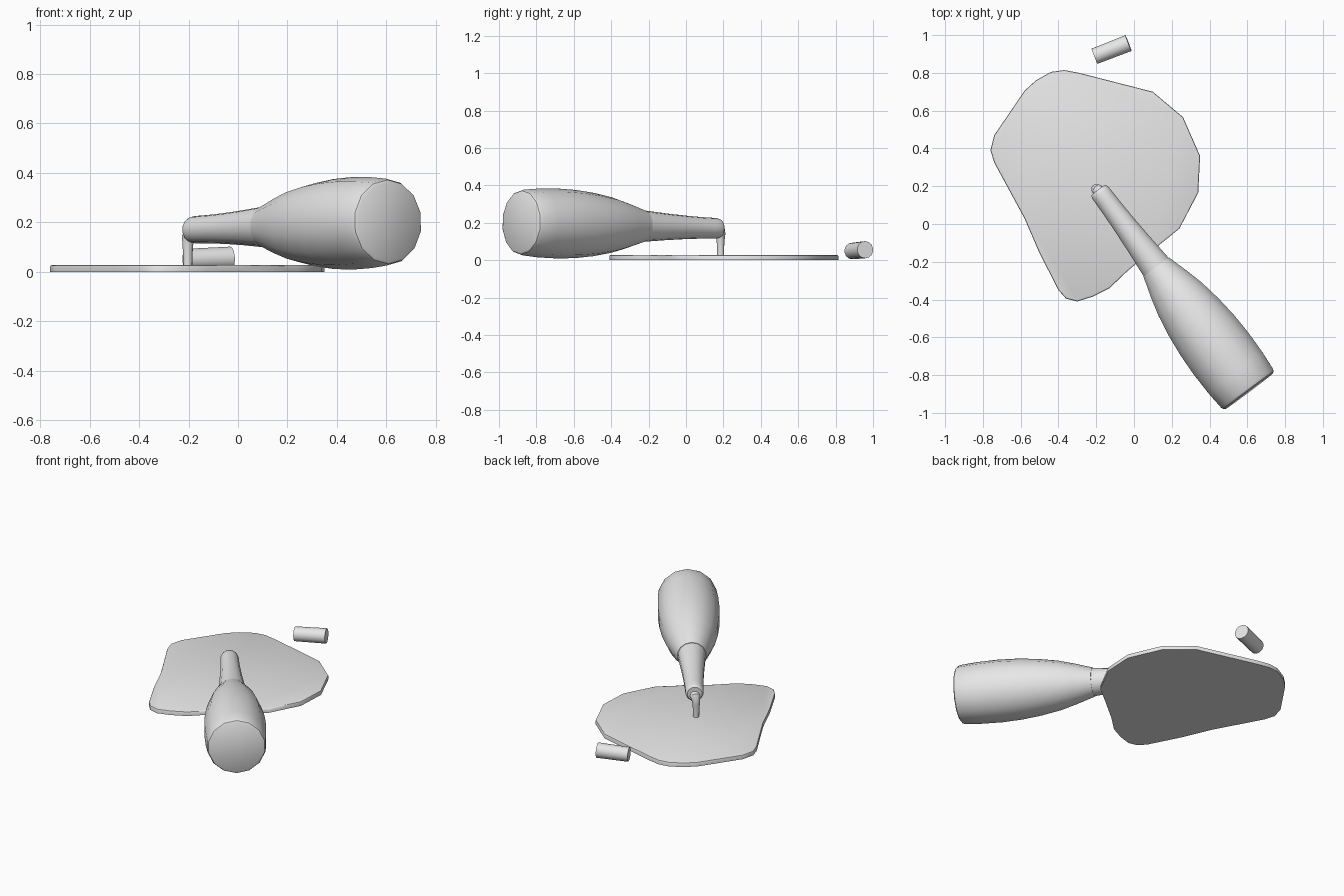
import bpy, bmesh, math
from mathutils import Vector

if "Cube" in bpy.data.objects:
    bpy.data.objects.remove(bpy.data.objects["Cube"])

grey = bpy.data.materials.new("plain_grey")
grey.use_nodes = True
grey.diffuse_color = (0.8, 0.8, 0.8, 1)
grey.node_tree.nodes["Principled BSDF"].inputs["Base Color"].default_value = (0.8, 0.8, 0.8, 1)


def finish(name, bm, angle=35):
    bmesh.ops.recalc_face_normals(bm, faces=bm.faces)
    mesh = bpy.data.meshes.new(name)
    bm.to_mesh(mesh)
    bm.free()
    mesh.materials.append(grey)
    obj = bpy.data.objects.new(name, mesh)
    bpy.context.collection.objects.link(obj)
    bpy.ops.object.select_all(action="DESELECT")
    obj.select_set(True)
    bpy.context.view_layer.objects.active = obj
    bpy.ops.object.shade_smooth_by_angle(angle=math.radians(angle))
    return obj


def tube(name, stations, sides):
    """Loft closed rings; each station is (centre, axis, radius)."""
    bm = bmesh.new()
    rings = []
    for centre, axis, radius in stations:
        side = Vector((-SIDE.y, SIDE.x, 0)) if abs(axis.dot(SIDE)) > 0.8 else SIDE
        up = axis.cross(side).normalized()
        side = up.cross(axis).normalized()
        rings.append([bm.verts.new(centre + radius * (
            up * math.cos(math.tau * i / sides) + side * math.sin(math.tau * i / sides)))
            for i in range(sides)])
    for a, b in zip(rings, rings[1:]):
        for i in range(sides):
            j = (i + 1) % sides
            bm.faces.new((a[i], a[j], b[j], b[i]))
    bm.faces.new(rings[0])
    bm.faces.new(rings[-1])
    return finish(name, bm)


def lathe(name, start, end, profile, sides=14):
    """Turn a profile of (distance, radius) about the line start-end."""
    axis = (end - start).normalized()
    return tube(name, [(start + axis * t, axis, r) for t, r in profile], sides)


SIDE = Vector((0.8, 0.6, 0))

# Bottle lying on its side, tipping slightly towards the mouth
base, mouth = Vector((0.61, -0.885, 0.202)), Vector((-0.188, 0.179, 0.17))
lathe("bottle_body", base, mouth, [
    (0, 0.160), (0.006, 0.170), (0.02, 0.176), (0.12, 0.184), (0.25, 0.187),
    (0.37, 0.182), (0.49, 0.169), (0.61, 0.148), (0.71, 0.121), (0.78, 0.099),
    (0.82, 0.087)])
lathe("bottle_neck", base, mouth, [
    (0.81, 0.085), (0.86, 0.081), (0.98, 0.071), (1.10, 0.063), (1.20, 0.058),
    (1.27, 0.056), (1.31, 0.055), (1.325, 0.051), (1.332, 0.044)])

# Liquid falling from the mouth
path = [(-0.180, 0.168, 0.160), (-0.194, 0.182, 0.156), (-0.201, 0.185, 0.140),
        (-0.203, 0.185, 0.110), (-0.203, 0.185, 0.070), (-0.203, 0.185, 0.015)]
radii = [0.030, 0.030, 0.026, 0.022, 0.019, 0.018]
points = [Vector(p) for p in path]
stations = []
for i, p in enumerate(points):
    ahead = points[min(i + 1, len(points) - 1)] - points[max(i - 1, 0)]
    stations.append((p, ahead.normalized(), radii[i]))
tube("pouring_stream", stations, 12)

# Puddle with a softly rounded upper rim
outline = [(-0.37, 0.815), (-0.29, 0.80), (0.10, 0.70), (0.26, 0.565), (0.35, 0.36),
           (0.34, 0.165), (0.24, -0.025), (0.11, -0.13), (-0.03, -0.245),
           (-0.13, -0.34), (-0.22, -0.385), (-0.30, -0.41), (-0.36, -0.395),
           (-0.40, -0.35), (-0.50, -0.155), (-0.58, 0.03), (-0.74, 0.325),
           (-0.76, 0.39), (-0.74, 0.47), (-0.58, 0.705), (-0.52, 0.76), (-0.44, 0.805)]
bm = bmesh.new()
bottom = bm.faces.new([bm.verts.new((x, y, 0)) for x, y in outline])
lifted = bmesh.ops.extrude_face_region(bm, geom=[bottom], use_keep_orig=True)["geom"]
for v in lifted:
    if isinstance(v, bmesh.types.BMVert):
        v.co.z = 0.028
rim = [e for e in bm.edges if all(v.co.z > 0.02 for v in e.verts)]
bmesh.ops.bevel(bm, geom=rim, offset=0.008, segments=2, profile=0.5, affect="EDGES")
finish("puddle", bm, 40)

# Loose cork behind the puddle
lathe("cork", Vector((-0.209, 0.888, 0.049)), Vector((-0.029, 0.958, 0.056)),
      [(0, 0.044), (0.193, 0.046)])
